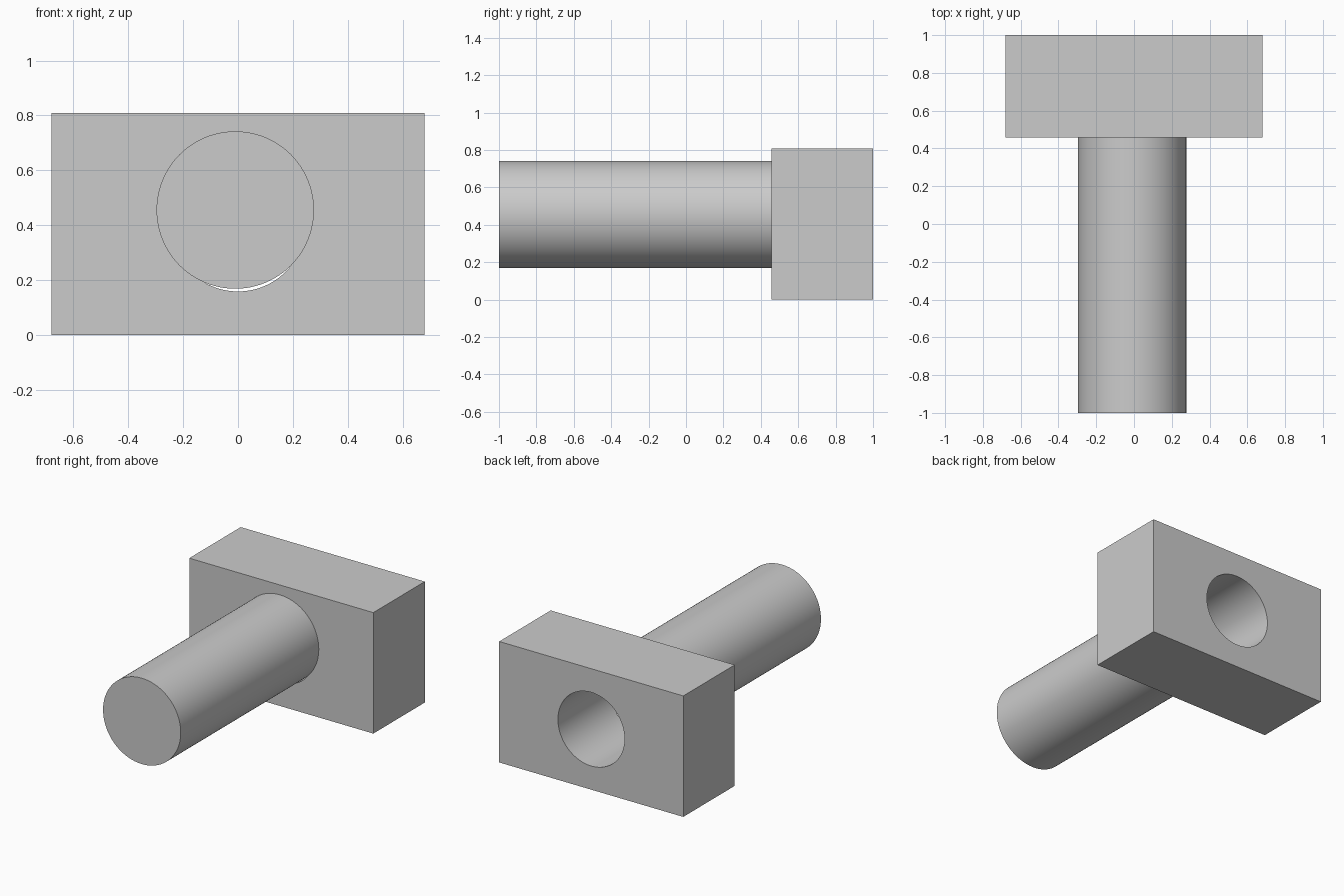
import bpy
import math

cube = bpy.data.objects.get("Cube")
if cube:
    bpy.data.objects.remove(cube, do_unlink=True)

# One plain grey for the whole model
grey = bpy.data.materials.new("light_grey")
grey.use_nodes = True
colour = (0.6, 0.6, 0.6, 1)
grey.diffuse_color = colour
grey.node_tree.nodes["Principled BSDF"].inputs["Base Color"].default_value = colour

WIDTH, HEIGHT = 1.36, 0.808
FRONT, HEAD_FRONT, BACK = -1.0, 0.457, 1.0


def rod(name, radius, x, z, y0, y1):
    """Cylinder lying along y from y0 to y1."""
    bpy.ops.mesh.primitive_cylinder_add(
        vertices=96, radius=radius, depth=y1 - y0,
        location=(x, (y0 + y1) / 2, z), rotation=(math.pi / 2, 0, 0))
    obj = bpy.context.object
    obj.name = name
    obj.data.materials.append(grey)
    return obj


def smooth(obj):
    bpy.ops.object.select_all(action="DESELECT")
    obj.select_set(True)
    bpy.context.view_layer.objects.active = obj
    bpy.ops.object.shade_smooth_by_angle(angle=math.radians(30))


# Shaft, set slightly above the middle of the head
shaft = rod("shaft", 0.287, -0.01, 0.455, FRONT, HEAD_FRONT)
smooth(shaft)

# Rectangular head
bpy.ops.mesh.primitive_cube_add(
    size=1, location=(0, (HEAD_FRONT + BACK) / 2, HEIGHT / 2))
head = bpy.context.object
head.name = "head_block"
head.scale = (WIDTH, BACK - HEAD_FRONT, HEIGHT)
bpy.ops.object.transform_apply(location=False, rotation=False, scale=True)
head.data.materials.append(grey)

# Round hole right through the head
cutter = rod("hole_cutter", 0.246, 0, HEIGHT / 2, HEAD_FRONT - 0.1, BACK + 0.1)
cutter.hide_render = True
hole = head.modifiers.new("hole", "BOOLEAN")
hole.operation = "DIFFERENCE"
hole.solver = "EXACT"
hole.object = cutter
bpy.context.view_layer.objects.active = head
bpy.ops.object.modifier_apply(modifier="hole")
bpy.data.objects.remove(cutter, do_unlink=True)
smooth(head)
